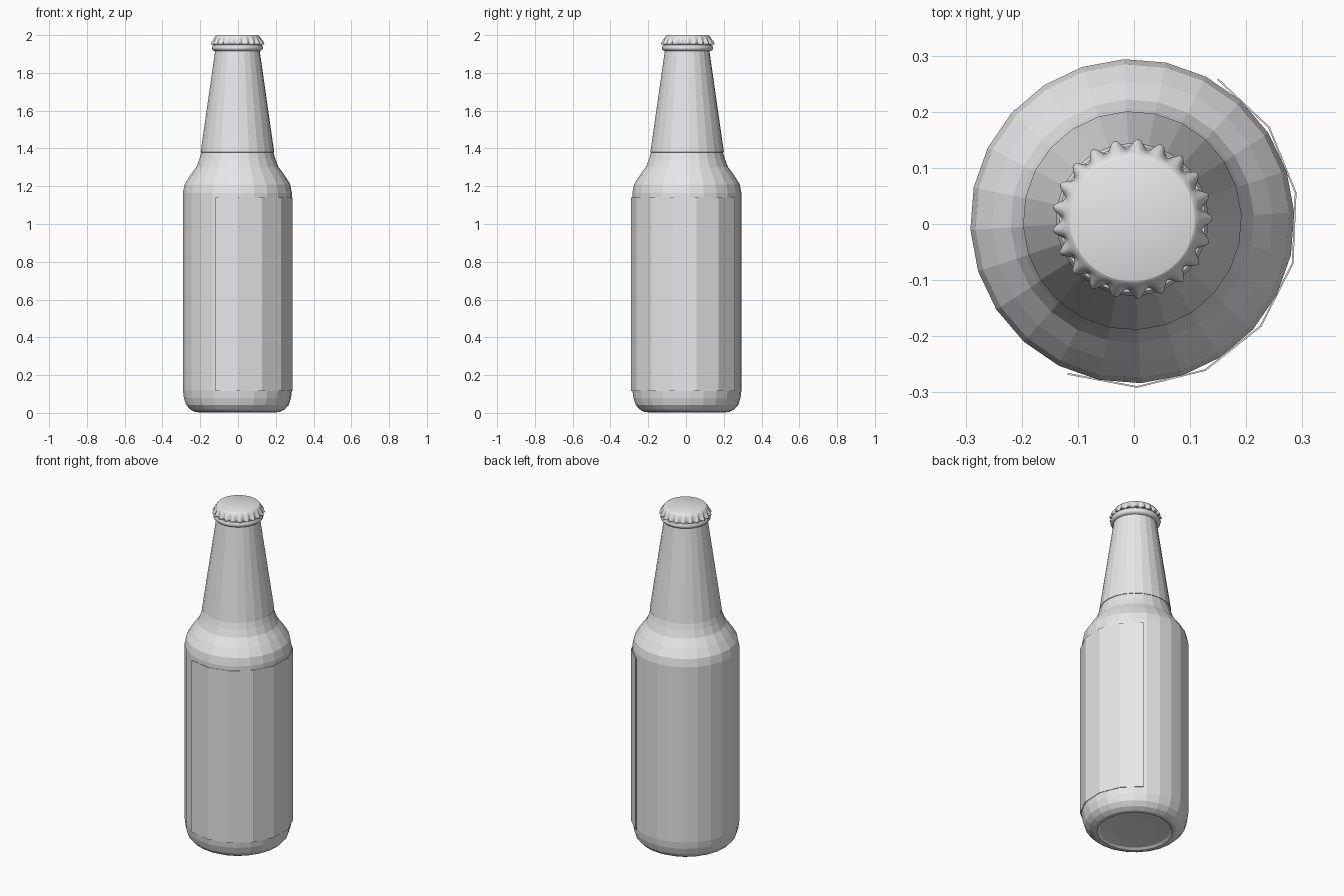
import bpy
import bmesh
from math import sin, cos, pi, radians

if "Cube" in bpy.data.objects:
    bpy.data.objects.remove(bpy.data.objects["Cube"], do_unlink=True)

CX, CY = -0.003, 0.005

grey = bpy.data.materials.new("plain_grey")
grey.use_nodes = True
grey.diffuse_color = (0.8, 0.8, 0.8, 1)
grey.node_tree.nodes["Principled BSDF"].inputs["Base Color"].default_value = (0.8, 0.8, 0.8, 1)


def revolve(name, profile, sides=24, start=3, sweep=360, centre=(CX, CY),
            teeth=0, caps=(False, False), smooth=None):
    """Turn (radius, height, ripple) points around the z axis."""
    bm = bmesh.new()
    full = sweep == 360
    count = sides if full else sides + 1
    rings = []
    for radius, z, *ripple in profile:
        wave = ripple[0] if ripple else 0
        ring = []
        for i in range(count):
            a = radians(start + sweep * i / sides)
            r = radius + wave * cos(teeth * a)
            ring.append(bm.verts.new((centre[0] + r * cos(a), centre[1] + r * sin(a), z)))
        rings.append(ring)
    for low, high in zip(rings, rings[1:]):
        for i in range(sides):
            j = (i + 1) % count
            bm.faces.new((low[i], low[j], high[j], high[i]))
    if caps[0]:
        bm.faces.new(rings[0][::-1])
    if caps[1]:
        bm.faces.new(rings[-1])
    mesh = bpy.data.meshes.new(name)
    bm.to_mesh(mesh)
    bm.free()
    mesh.materials.append(grey)
    obj = bpy.data.objects.new(name, mesh)
    bpy.context.collection.objects.link(obj)
    if smooth:
        bpy.ops.object.select_all(action='DESELECT')
        obj.select_set(True)
        bpy.context.view_layer.objects.active = obj
        bpy.ops.object.shade_smooth_by_angle(angle=radians(smooth))
    return obj


# Glass bottle: hollowed base, straight body, shoulder and inner neck
revolve("bottle_body", [
    (0.12, 0.018), (0.19, 0.012), (0.205, 0.003), (0.225, 0.005), (0.25, 0.018),
    (0.272, 0.042), (0.284, 0.08), (0.289, 0.12), (0.289, 1.165),
    (0.28, 1.21), (0.25, 1.258), (0.217, 1.303), (0.201, 1.345),
    (0.188, 1.39), (0.112, 1.92), (0.112, 1.95)], caps=(True, True))

# Rounded lip below the cap
revolve("mouth_ring", [
    (0.112, 1.915), (0.127, 1.918), (0.135, 1.926), (0.136, 1.936),
    (0.13, 1.948), (0.112, 1.952)], sides=32, centre=(CX, 0.008), smooth=40)

# Tapered wrap around the neck
neck = revolve("neck_label", [(0.195, 1.38), (0.118, 1.918)], centre=(CX, 0.006))

# Paper label wrapped round the front and left
label = revolve("body_label", [(0.297, 0.115), (0.297, 1.14)],
                sides=7, start=-113, sweep=172)

for wrap in (neck, label):
    shell = wrap.modifiers.new("thickness", 'SOLIDIFY')
    shell.thickness = 0.003
    shell.offset = -1

# Crimped crown cap, closed on top and underneath
revolve("bottle_cap", [
    (0.108, 1.953), (0.131, 1.95, 0.009), (0.134, 1.953, 0.009),
    (0.13, 1.966, 0.007), (0.124, 1.98, 0.003), (0.119, 1.991),
    (0.112, 1.999), (0.11, 2.0)],
    sides=21 * 8, start=0, centre=(CX, 0.009), teeth=21,
    caps=(True, True), smooth=40)
